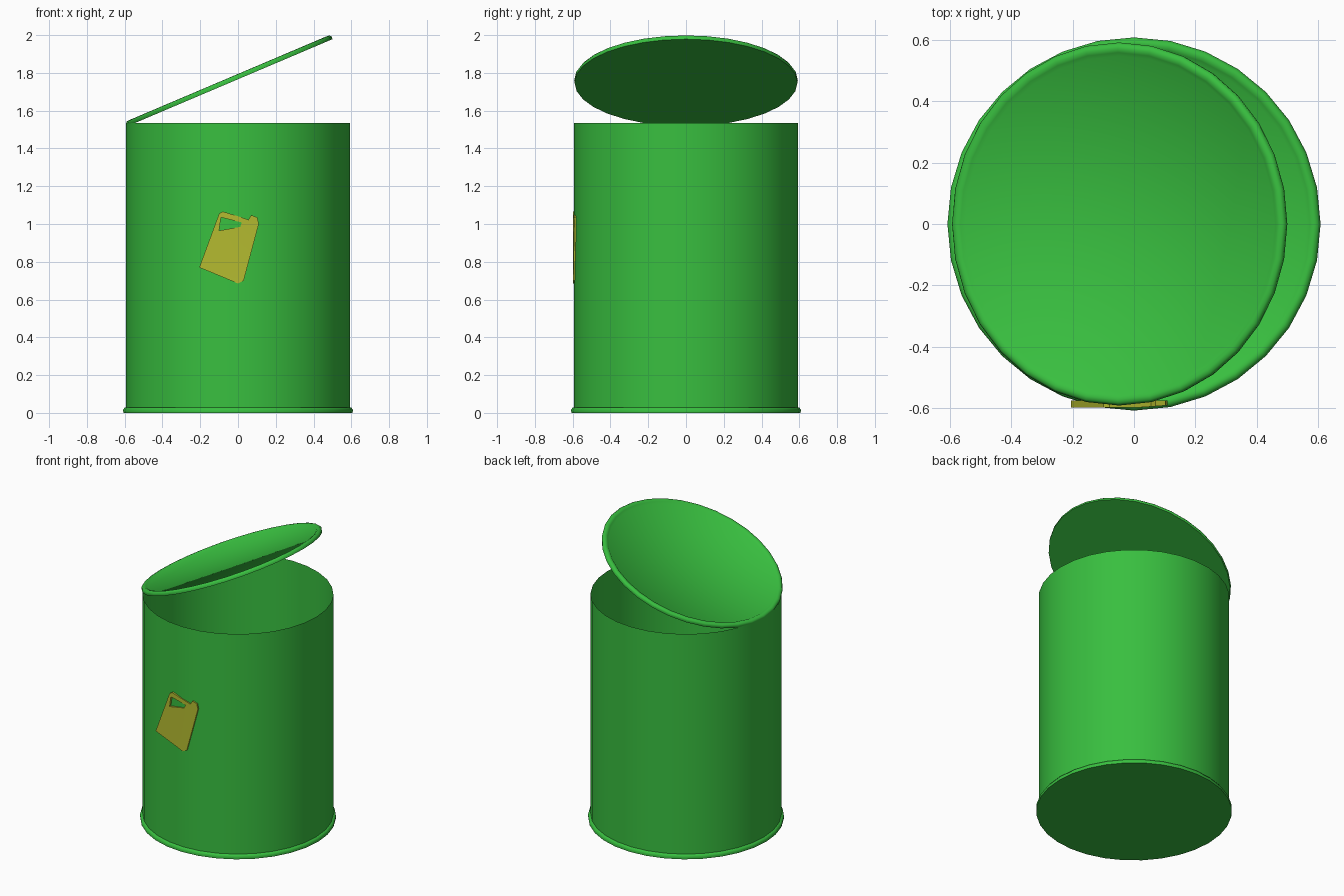
import bpy, bmesh, math
from mathutils import Matrix

if "Cube" in bpy.data.objects:
    bpy.data.objects.remove(bpy.data.objects["Cube"])

SIDES = 32


def material(name, rgb):
    m = bpy.data.materials.new(name)
    m.diffuse_color = (*rgb, 1)
    m.use_nodes = True
    m.node_tree.nodes["Principled BSDF"].inputs["Base Color"].default_value = m.diffuse_color
    return m


GREEN = material("green_paint", (0.04, 0.52, 0.05))
YELLOW = material("yellow_paint", (0.46, 0.50, 0.03))


def finish(ob, mat, angle):
    ob.data.materials.clear()
    ob.data.materials.append(mat)
    bpy.ops.object.select_all(action='DESELECT')
    ob.select_set(True)
    bpy.context.view_layer.objects.active = ob
    bpy.ops.object.shade_smooth_by_angle(angle=math.radians(angle))


def lathe(name, profile, matrix=Matrix()):
    """Spin an (r, z) profile around the z axis."""
    bm = bmesh.new()
    vs = [bm.verts.new((r, 0, z)) for r, z in profile]
    es = [bm.edges.new(p) for p in zip(vs, vs[1:])]
    bmesh.ops.spin(bm, geom=vs + es, cent=(0, 0, 0), axis=(0, 0, 1),
                   angle=math.tau, steps=SIDES, use_duplicate=False)
    bmesh.ops.remove_doubles(bm, verts=bm.verts, dist=1e-4)
    if len(profile) > 2:
        bmesh.ops.recalc_face_normals(bm, faces=bm.faces)
    bm.transform(matrix)
    me = bpy.data.meshes.new(name)
    bm.to_mesh(me)
    bm.free()
    ob = bpy.data.objects.new(name, me)
    bpy.context.collection.objects.link(ob)
    finish(ob, GREEN, 50)
    return ob


# open drum wall
lathe("drum_wall", [(0.592, 0.01), (0.592, 1.535)])

# beaded end disc, used for both the base and the tilted lid
disc = [(0, 0), (0.59, 0), (0.592, 0.014), (0.584, 0.024), (0.572, 0.026),
        (0.559, 0.022), (0.548, 0.011), (0, 0.011)]
lathe("drum_base", disc, Matrix.Diagonal((1.028, 1.028, 1.15, 1)))
lathe("drum_lid", disc,
      Matrix.Translation((-0.043, 0, 1.748)) @ Matrix.Rotation(math.radians(-23), 4, 'Y'))

# fuel can badge: outline plus handle hole
outline = [(-0.205, 0.77), (0.0, 0.685), (0.03, 0.70), (0.11, 1.0), (0.102, 1.035),
           (0.07, 1.047), (0.055, 1.022), (0.03, 1.025), (-0.08, 1.066), (-0.1, 1.055)]
outline[7:8] = [(0.02, 1.035)]
hole = [(-0.09, 1.035), (0.02, 1.008), (0.012, 0.985), (-0.1, 0.965)]
cu = bpy.data.curves.new("fuel_can_badge", 'CURVE')
cu.dimensions = '2D'
cu.fill_mode = 'BOTH'
cu.extrude = 0.011
for loop in (outline, hole):
    sp = cu.splines.new('POLY')
    sp.points.add(len(loop) - 1)
    for p, (x, z) in zip(sp.points, loop):
        p.co = (x, z, 0, 1)
    sp.use_cyclic_u = True
badge = bpy.data.objects.new("fuel_can_badge", cu)
bpy.context.collection.objects.link(badge)
bpy.ops.object.select_all(action='DESELECT')
badge.select_set(True)
bpy.context.view_layer.objects.active = badge
bpy.ops.object.convert(target='MESH')
badge = bpy.context.object
badge.data.transform(Matrix.Translation((0, -0.587, 0)) @ Matrix.Rotation(math.pi / 2, 4, 'X'))
# slope the badge's right-hand side back towards the wall
for v in badge.data.vertices:
    if v.co.y < -0.59 and v.co.x > 0.025:
        v.co.y += 0.08 * (v.co.x - 0.025)
bm = bmesh.new()
bm.from_mesh(badge.data)
bmesh.ops.remove_doubles(bm, verts=bm.verts, dist=1e-4)
bmesh.ops.recalc_face_normals(bm, faces=bm.faces)
bm.to_mesh(badge.data)
bm.free()
finish(badge, YELLOW, 40)
